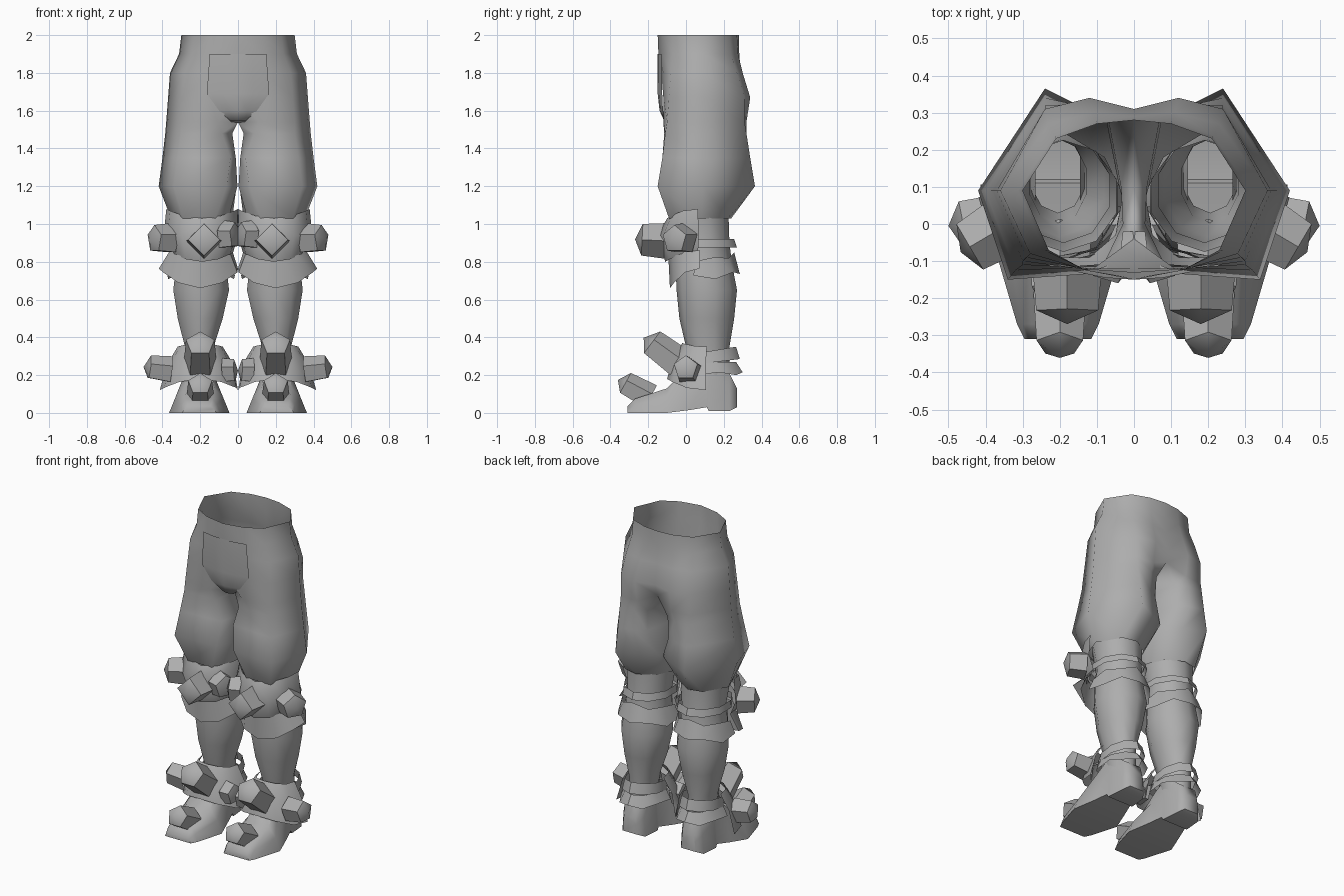
import bpy, bmesh, math
from mathutils import Vector

if "Cube" in bpy.data.objects:
    bpy.data.objects.remove(bpy.data.objects["Cube"])

grey = bpy.data.materials.new("stone_grey")
grey.diffuse_color = (0.42, 0.42, 0.42, 1)
grey.use_nodes = True
grey.node_tree.nodes["Principled BSDF"].inputs["Base Color"].default_value = grey.diffuse_color


def make(name, bm, mirror=True, angle=40):
    """Turn a bmesh into a shaded object, mirrored to the other leg."""
    bmesh.ops.recalc_face_normals(bm, faces=bm.faces)
    me = bpy.data.meshes.new(name)
    bm.to_mesh(me)
    bm.free()
    me.materials.append(grey)
    ob = bpy.data.objects.new(name, me)
    bpy.context.collection.objects.link(ob)
    bpy.ops.object.select_all(action='DESELECT')
    ob.select_set(True)
    bpy.context.view_layer.objects.active = ob
    bpy.ops.object.shade_smooth_by_angle(angle=math.radians(angle))
    if mirror:
        m = ob.modifiers.new("mirror", 'MIRROR')
        m.merge_threshold = 0.0005
    return ob


def loft(rows, closed=True, caps=False):
    """Skin rows of points that all have the same length."""
    bm = bmesh.new()
    vs = [[bm.verts.new(p) for p in r] for r in rows]
    n = len(rows[0])
    for a, b in zip(vs, vs[1:]):
        for i in range(n if closed else n - 1):
            j = (i + 1) % n
            bm.faces.new((a[i], a[j], b[j], b[i]))
    if caps:
        bm.faces.new(vs[0])
        bm.faces.new(vs[-1])
    return bm


def arc(z, cx, cy, rx, ry, a0, a1, n, side=0.0, zig=0.0):
    """Arc round the leg; 0 degrees is the front, side lifts the ends."""
    pts = []
    for i in range(n):
        a = math.radians(a0 + (a1 - a0) * i / (n - 1))
        h = z + side * math.sin(a) ** 2 + (zig if i % 2 else 0)
        pts.append((max(0.0, cx + rx * math.sin(a)), cy - ry * math.cos(a), h))
    return pts


def ring(z, cx, cy, rx, ry, n=10, tilt=0.0):
    out = []
    for i in range(n):
        a = 2 * math.pi * i / n
        out.append((cx + rx * math.sin(a), cy - ry * math.cos(a), z + tilt * math.cos(a)))
    return out


def stud(name, base, direction, r, length, n=5):
    """Blunt faceted stud: straight shaft with a low pointed end."""
    d = Vector(direction).normalized()
    side = d.cross(Vector((0, 0, 1))).normalized()
    up = side.cross(d)
    bm = loft([[Vector(base) + d * length * t + (side * math.sin(2 * math.pi * i / n)
               + up * math.cos(2 * math.pi * i / n)) * r * k for i in range(n)]
               for t, k in ((0, 1.0), (0.78, 0.88))])
    last = list(bm.verts)[-n:]
    tip = bm.verts.new(Vector(base) + d * length)
    for i in range(n):
        bm.faces.new((last[i], last[(i + 1) % n], tip))
    make(name, bm, angle=48)


# Trousers: half outline per height, front centre round the outside to back
# centre, then one inner-thigh point that is used below the crotch
outline = [
    (2.00, (0, -.15, .13, -.125, .23, -.07, .30, .09, .21, .23, .10, .27, 0, .28, 0, .1)),
    (1.80, (0, -.13, .14, -.12, .28, -.08, .36, .09, .23, .27, .11, .30, 0, .29, 0, .1)),
    (1.67, (0, -.12, .15, -.12, .29, -.09, .37, .09, .24, .31, .12, .34, 0, .31, 0, .1)),
    (1.54, (0, -.04, .11, -.12, .30, -.10, .38, .09, .24, .31, .12, .32, 0, .29, 0, .1)),
    (1.48, (.03, 0, .085, -.115, .30, -.11, .385, .09, .24, .32, .14, .32, .07, .285, .035, .1)),
    (1.35, (.012, 0, .04, -.105, .32, -.125, .40, .09, .24, .34, .15, .32, .075, .28, .04, .1)),
    (1.20, (.003, -.03, .06, -.13, .34, -.15, .42, .09, .24, .365, .11, .30, .012, .25, .008, .08)),
    (1.03, (.05, -.03, .12, -.09, .29, -.09, .355, .08, .27, .22, .18, .24, .08, .18, .03, .08)),
]
bm = bmesh.new()
vs = [[bm.verts.new((c[i], c[i + 1], z)) for i in range(0, 16, 2)] for z, c in outline]
vs[3][6].co.z += .06   # the seat opening reaches higher than the front one
# extra waist row that keeps the waistband nearly upright
band = [bm.verts.new(a.co.lerp(b.co, .2) + Vector((0, 0, -.06))) for a, b in zip(vs[0], vs[1])]
vs.insert(1, band)
for k in range(len(vs) - 1):
    a, b = vs[k], vs[k + 1]
    for i in range(8 if k >= 4 else 6):
        j = (i + 1) % 8
        bm.faces.new((a[i], a[j], b[j], b[i]))
loose = [v for v in bm.verts if not v.link_faces]
bmesh.ops.delete(bm, geom=loose, context='VERTS')
make("trousers", bm, angle=75)

# Front groin plate
rows = []
for z, w, ye, yc in ((1.90, .15, -.130, -.15), (1.69, .165, -.126, -.15),
                     (1.60, .10, -.122, -.14), (1.545, .04, -.10, -.115), (1.535, .03, -.02, -.02)):
    rows.append([(w * t, yc + (ye - yc) * t * t, z) for t in (-1, -.5, 0, .5, 1)])
make("groin_plate", loft(rows, closed=False), mirror=False, angle=60)

# Lower leg
make("lower_leg", loft([ring(*p) for p in (
    (1.05, .19, .075, .15, .15), (.90, .19, .09, .13, .14), (.78, .195, .095, .14, .15),
    (.65, .195, .11, .155, .16), (.50, .20, .11, .125, .145), (.35, .205, .115, .08, .115),
    (.20, .205, .13, .075, .10))]), angle=60)

# Foot, lofted from toe to heel, open where the leg enters
rows = []
for y, wb, wt, zb, zt in ((-.31, .09, .06, 0, .035), (-.27, .11, .07, 0, .075),
                          (-.10, .16, .08, 0, .13), (.02, .12, .06, .015, .25),
                          (.11, .09, .06, .03, .30), (.12, .09, .06, .01, .30),
                          (.23, .08, .06, .01, .21), (.27, .05, .04, .03, .13)):
    wm, zm = .6 * wb + .4 * wt, zb + .6 * (zt - zb)
    rows.append([(.205 + x, y, z) for x, z in ((-wb, zb), (wb, zb), (wm, zm),
                                               (wt, zt), (-wt, zt), (-wm, zm))])
bm = loft(rows, caps=True)
ankle_hole = [f for f in bm.faces if min(v.co.z for v in f.verts) > .205]
bmesh.ops.delete(bm, geom=ankle_hole, context='FACES')
make("foot", bm, angle=55)

# Knee guard, its flared skirt, rear strap and calf cuff
make("knee_guard", loft([
    arc(1.03, .19, .05, .19, .15, -95, 95, 7, side=.05),
    arc(.94, .19, .05, .205, .20, -95, 95, 7),
    arc(.80, .19, .05, .165, .16, -95, 95, 7, side=.05)], closed=False), angle=60)
make("knee_skirt", loft([
    arc(.86, .195, .06, .165, .155, -95, 95, 7),
    arc(.66, .20, .06, .22, .145, -95, 95, 7, side=.105)], closed=False))
make("knee_strap", loft([ring(.92, .19, .08, .15, .175),
                         ring(.875, .19, .085, .155, .185)]))
make("calf_cuff", loft([
    arc(.83, .195, .09, .155, .165, 75, 285, 7, side=-.03, zig=.02),
    arc(.755, .195, .09, .185, .195, 75, 285, 7, side=-.03, zig=-.02)], closed=False))

# Ankle guard and the two straps behind it
make("ankle_guard", loft([
    arc(.37, .20, .10, .12, .12, -95, 95, 7, side=-.02),
    arc(.26, .20, .09, .175, .17, -95, 95, 7),
    arc(.18, .20, .09, .215, .19, -95, 95, 7, side=-.06)], closed=False), angle=60)
make("ankle_strap", loft([ring(.325, .20, .115, .11, .15, tilt=-.025),
                          ring(.265, .20, .12, .12, .165, tilt=-.02)]))
make("heel_cuff", loft([
    arc(.27, .20, .11, .11, .155, 75, 285, 7),
    arc(.20, .20, .11, .14, .19, 75, 285, 7, zig=.015)], closed=False))

# Studs on knee, ankle and toe
stud("knee_front_stud", (.18, -.10, .91), (0, -1, .05), .095, .17, n=4)
stud("knee_outer_stud", (.355, -.01, .92), (.85, -.5, 0), .085, .13)
stud("knee_inner_stud", (.08, -.07, .94), (-.9, -.4, 0), .08, .09)
stud("ankle_front_stud", (.20, -.04, .26), (0, -.8, .6), .09, .23)
stud("ankle_outer_stud", (.355, .01, .225), (.97, -.1, .12), .075, .147)
stud("ankle_inner_stud", (.08, 0, .22), (-1, -.1, .05), .07, .08)
stud("toe_stud", (.20, -.19, .08), (0, -.87, .48), .075, .195)
